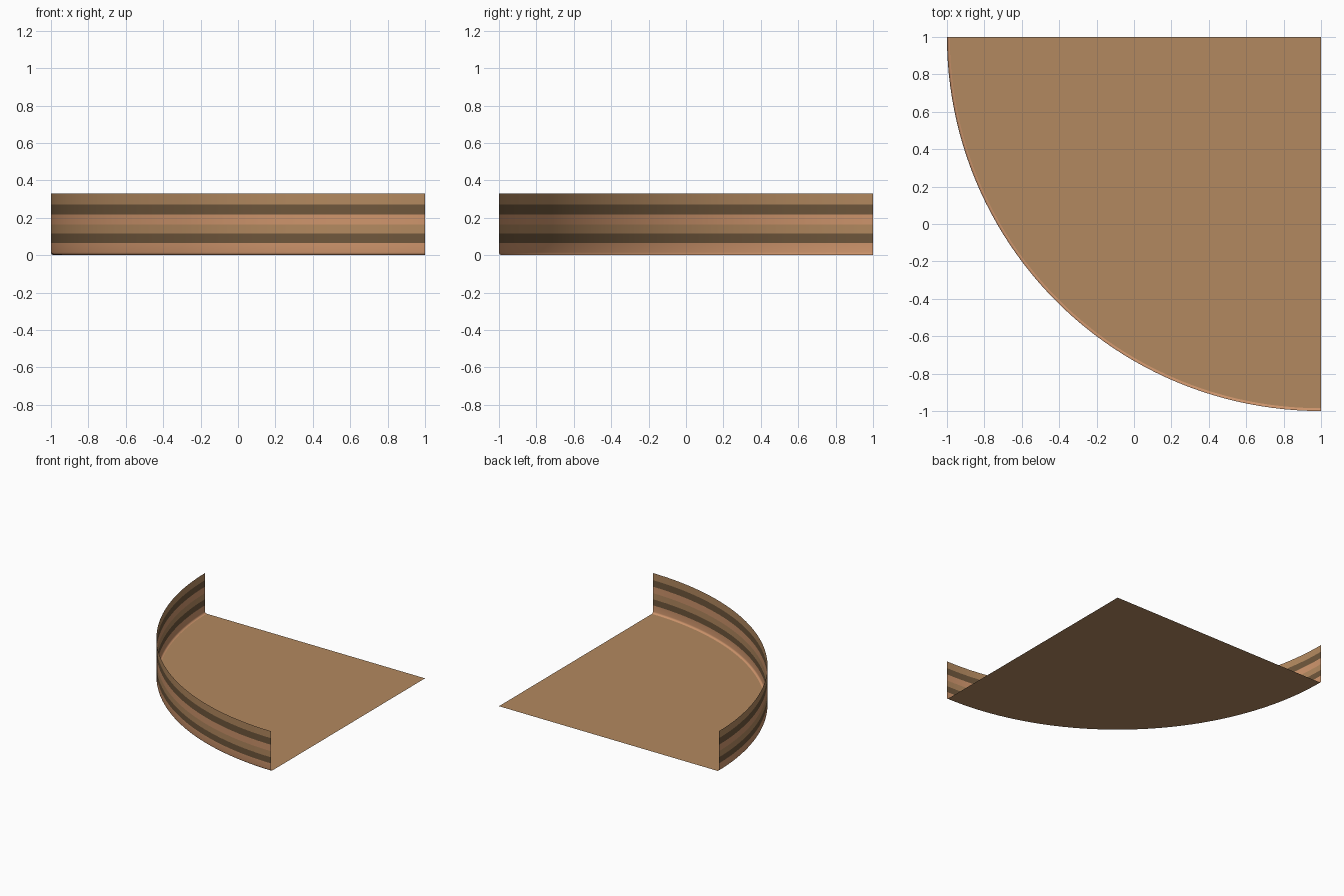
import bpy
from math import sin, cos, pi

if "Cube" in bpy.data.objects:
    bpy.data.objects.remove(bpy.data.objects["Cube"])

CX, CY, R, H = 1.0, 1.0, 2.0, 0.33
SEG = 48


def material(name, rgb):
    m = bpy.data.materials.new(name)
    m.diffuse_color = (*rgb, 1)
    m.use_nodes = True
    m.node_tree.nodes["Principled BSDF"].inputs["Base Color"].default_value = m.diffuse_color
    return m


tan = material("tan", (0.45, 0.25, 0.115))
dark = material("dark_brown", (0.16, 0.095, 0.045))
pink = material("light_clay", (0.62, 0.30, 0.15))


def ring(r, z):
    """Quarter arc about the square corner, bulging to -x and -y."""
    return [(CX - r * cos(a), CY - r * sin(a), z)
            for a in (i * pi / 2 / SEG for i in range(SEG + 1))]


def make(name, verts, faces, mat):
    me = bpy.data.meshes.new(name)
    me.from_pydata(verts, [], faces)
    me.materials.append(mat)
    ob = bpy.data.objects.new(name, me)
    bpy.context.collection.objects.link(ob)
    for p in me.polygons:
        p.use_smooth = len(p.vertices) == 4
    return ob


def band(name, profile, mat):
    """Sweep a (radius, height) profile along the quarter arc."""
    verts = [v for r, z in profile for v in ring(r, z)]
    n = SEG + 1
    faces = [(k * n + i, k * n + i + 1, (k + 1) * n + i + 1, (k + 1) * n + i)
             for k in range(len(profile) - 1) for i in range(SEG)]
    return make(name, verts, faces, mat)


# Flat quarter-disc floor
FLOOR_R = R - 0.015
make("floor", [(CX, CY, 0)] + ring(FLOOR_R, 0), [tuple(range(SEG + 2))], tan)

# Rounded foot of the wall joined to the first stripe
foot = [(R - 0.015 * (1 - sin(a)), 0.015 * (1 - cos(a)))
        for a in (i * pi / 8 for i in range(5))]
band("wall_stripe_1", foot + [(R, 0.065)], pink)

# Remaining coloured stripes up the wall
levels = [0.065, 0.115, 0.165, 0.218, 0.272, H]
for i, mat in enumerate([dark, tan, pink, dark, tan]):
    band(f"wall_stripe_{i + 2}", [(R, levels[i]), (R, levels[i + 1])], mat)
